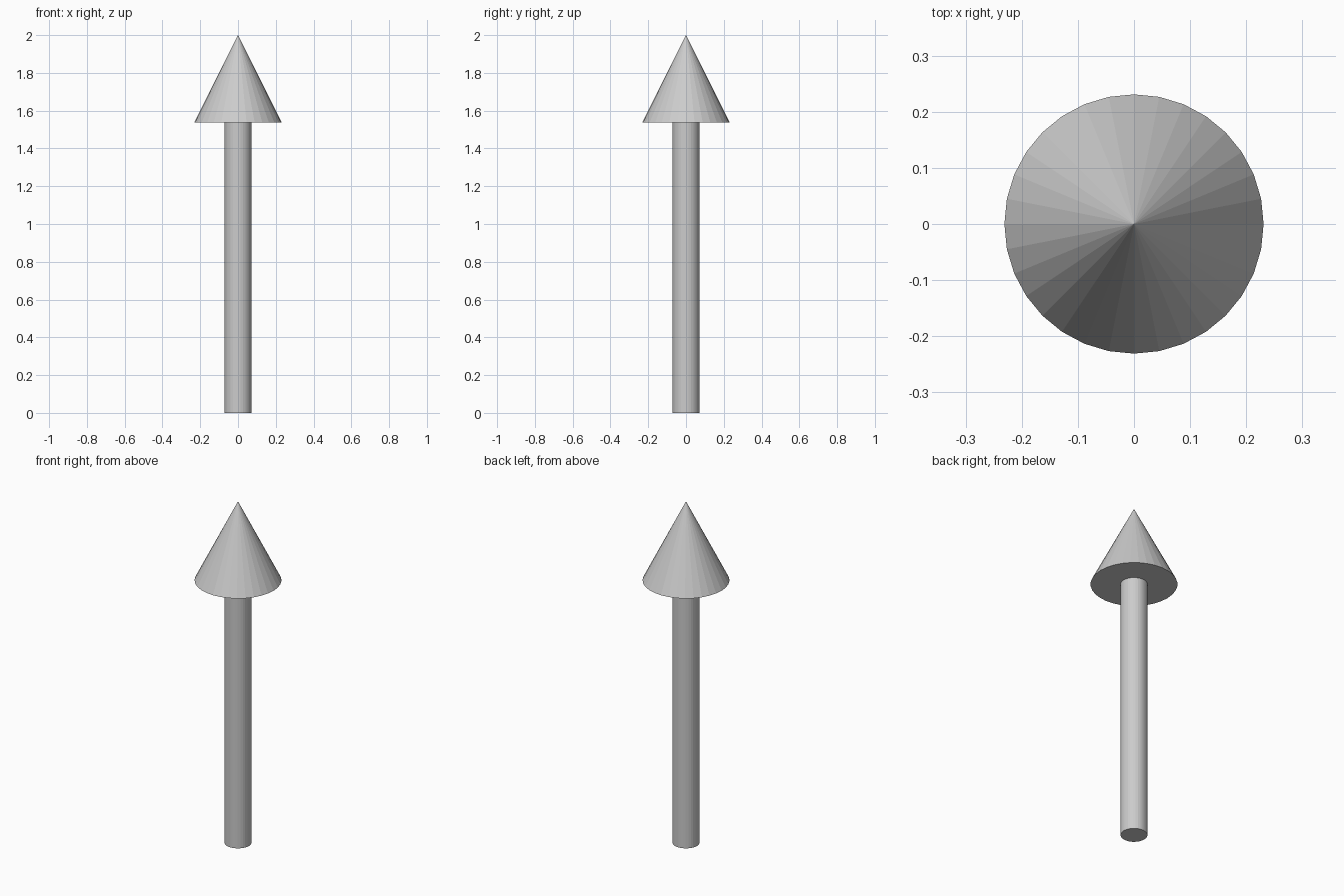
import bpy

if "Cube" in bpy.data.objects:
    bpy.data.objects.remove(bpy.data.objects["Cube"])

SIDES = 32
HEIGHT = 2.0
HEAD_BASE = 1.538
HEAD_RADIUS = 0.231
SHAFT_RADIUS = 0.0715

# Shaft: straight faceted rod from the ground to the underside of the head
bpy.ops.mesh.primitive_cylinder_add(
    vertices=SIDES, radius=SHAFT_RADIUS, depth=HEAD_BASE,
    location=(0, 0, HEAD_BASE / 2))
bpy.context.object.name = "arrow_shaft"

# Head: faceted cone with a closed flat base
bpy.ops.mesh.primitive_cone_add(
    vertices=SIDES, radius1=HEAD_RADIUS, radius2=0, depth=HEIGHT - HEAD_BASE,
    location=(0, 0, (HEIGHT + HEAD_BASE) / 2))
bpy.context.object.name = "arrow_head"
